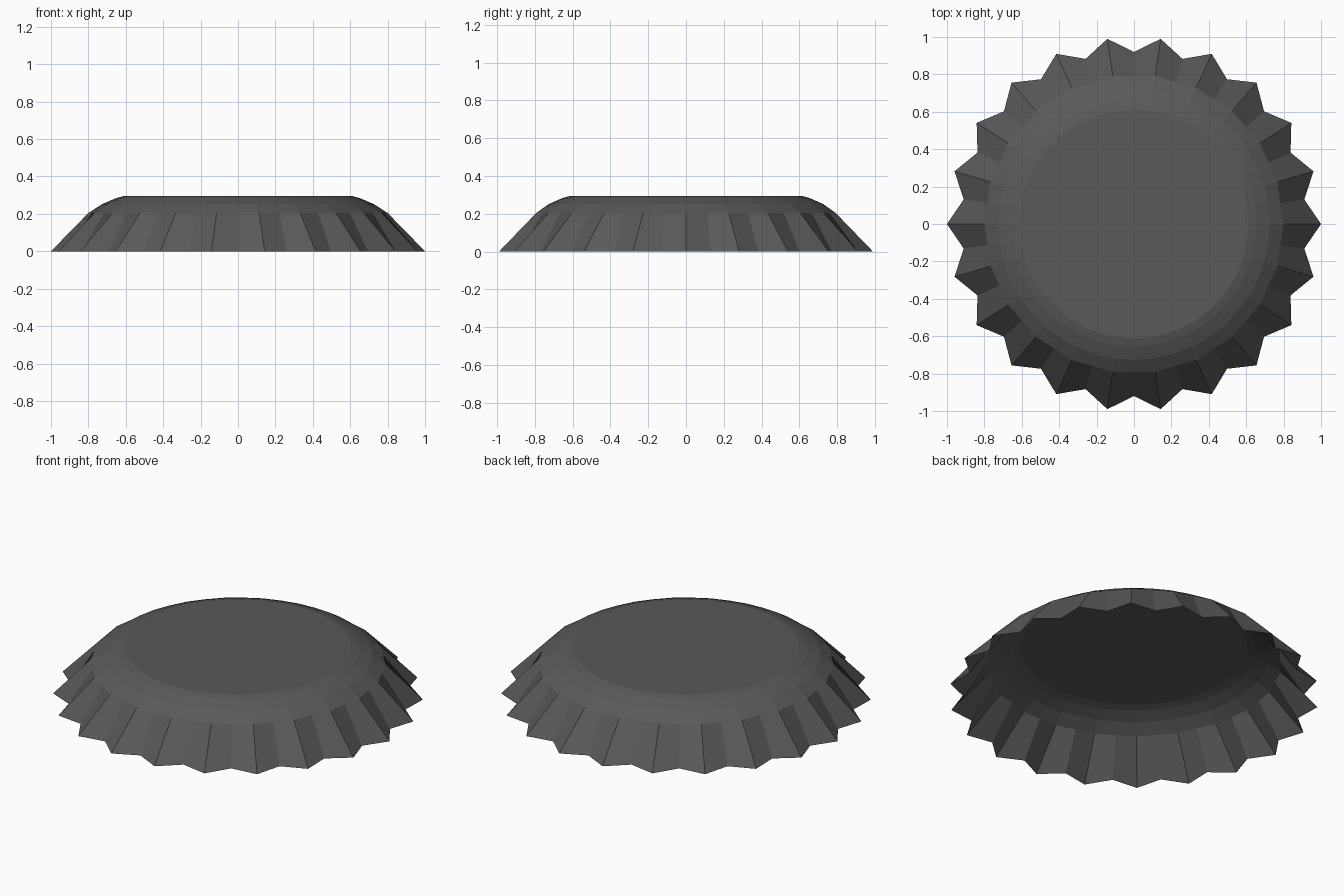
import bpy, bmesh
from math import cos, sin, pi

if "Cube" in bpy.data.objects:
    bpy.data.objects.remove(bpy.data.objects["Cube"])

TEETH = 22
N = TEETH * 2

# Rings from rim to crown: (tooth peak radius, valley radius, height)
profile = [
    (1.00, 0.92, 0.0),
    (0.80, 0.79, 0.205),
    (0.727, 0.725, 0.252),
    (0.655, 0.655, 0.283),
    (0.612, 0.612, 0.295),
]

bm = bmesh.new()
rings = []
for peak, valley, z in profile:
    ring = []
    for i in range(N):
        r = valley if i % 2 else peak
        a = 2 * pi * i / N
        ring.append(bm.verts.new((r * cos(a), r * sin(a), z)))
    rings.append(ring)

# Fluted skirt and rounded shoulder, open underneath
for low, high in zip(rings, rings[1:]):
    for i in range(N):
        j = (i + 1) % N
        bm.faces.new((low[i], low[j], high[j], high[i]))

# Flat crown
bm.faces.new(rings[-1])

mesh = bpy.data.meshes.new("crimped_cap")
bm.to_mesh(mesh)
bm.free()
cap = bpy.data.objects.new("crimped_cap", mesh)
bpy.context.collection.objects.link(cap)

# Dark grey metal
mat = bpy.data.materials.new("dark_grey")
mat.diffuse_color = (0.1, 0.1, 0.1, 1)
mat.use_nodes = True
mat.node_tree.nodes["Principled BSDF"].inputs["Base Color"].default_value = mat.diffuse_color
mesh.materials.append(mat)
